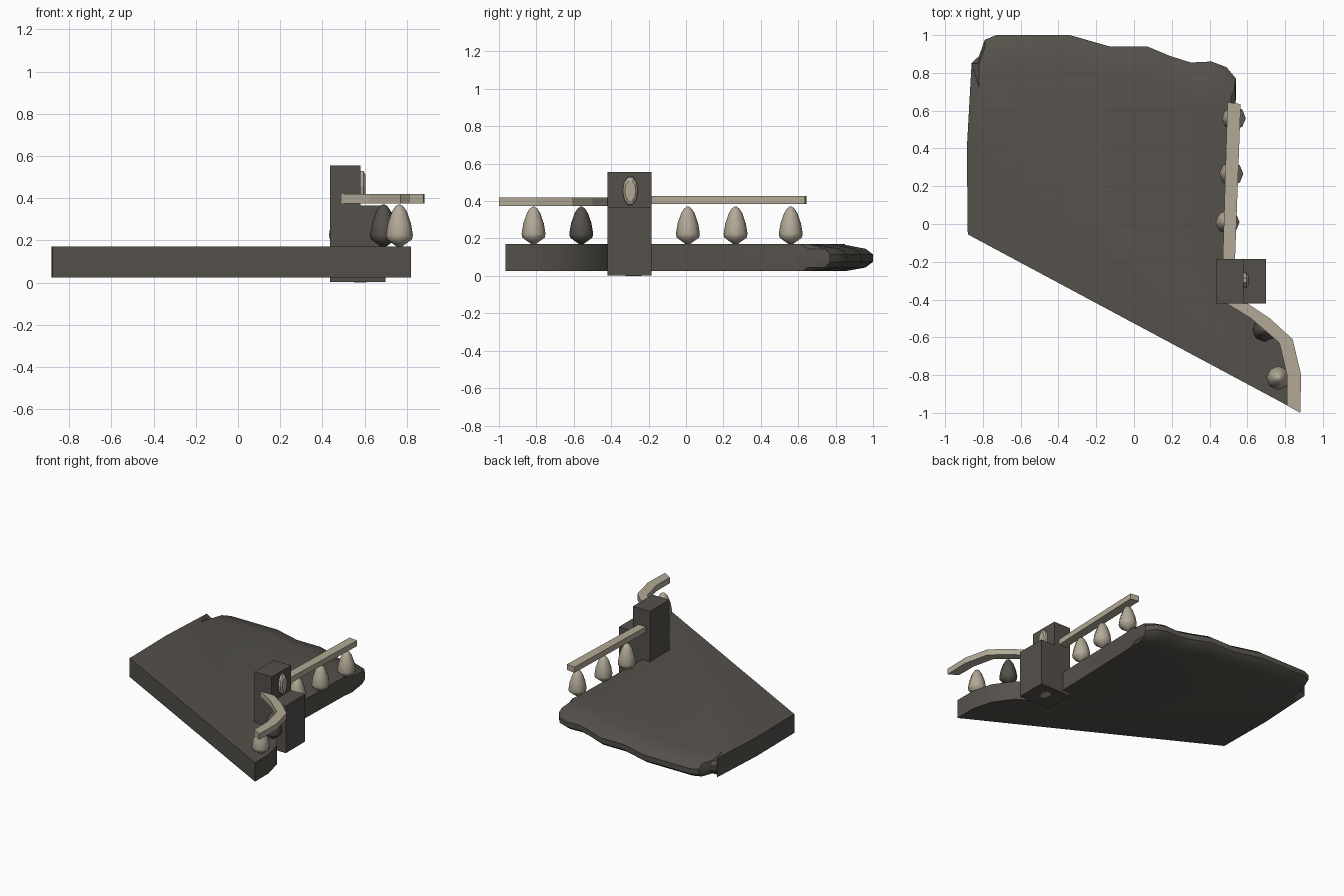
import bpy, bmesh, math
from mathutils import Vector

cube = bpy.data.objects.get("Cube")
if cube:
    bpy.data.objects.remove(cube, do_unlink=True)


def material(name, rgb):
    mat = bpy.data.materials.new(name)
    mat.use_nodes = True
    mat.diffuse_color = (*rgb, 1)
    mat.node_tree.nodes["Principled BSDF"].inputs["Base Color"].default_value = (*rgb, 1)
    return mat


dark = material("dark stone", (0.09, 0.082, 0.07))
beige = material("pale stone", (0.45, 0.40, 0.31))


def loft(name, rings, mat, smooth=None):
    """Join closed rings of points with quads and cap both ends."""
    bm = bmesh.new()
    loops = [[bm.verts.new(p) for p in ring] for ring in rings]
    n = len(rings[0])
    for a, b in zip(loops, loops[1:]):
        for i in range(n):
            j = (i + 1) % n
            bm.faces.new((a[i], a[j], b[j], b[i]))
    bm.faces.new(loops[0][::-1])
    bm.faces.new(loops[-1])
    bmesh.ops.recalc_face_normals(bm, faces=bm.faces)
    mesh = bpy.data.meshes.new(name)
    bm.to_mesh(mesh)
    bm.free()
    mesh.materials.append(mat)
    obj = bpy.data.objects.new(name, mesh)
    bpy.context.collection.objects.link(obj)
    if smooth:
        bpy.ops.object.select_all(action='DESELECT')
        obj.select_set(True)
        bpy.context.view_layer.objects.active = obj
        bpy.ops.object.shade_smooth_by_angle(angle=math.radians(smooth))
    return obj


def prism(name, outline, z0, z1, mat):
    return loft(name, [[(x, y, z) for x, y in outline] for z in (z0, z1)], mat)


def block(name, x0, x1, y0, y1, z0, z1, mat):
    return prism(name, [(x0, y0), (x1, y0), (x1, y1), (x0, y1)], z0, z1, mat)


# Floor slab: crisp front and sides, worn rounded back edge
straight = [(-0.86, 0.85), (-0.885, 0.4), (-0.88, -0.055), (0.82, -0.965), (0.82, -0.8),
            (0.78, -0.64), (0.68, -0.5), (0.53, -0.41), (0.50, -0.18), (0.52, 0.55)]
worn = [(0.54, 0.66), (0.54, 0.77), (0.49, 0.83), (0.41, 0.86), (0.30, 0.855), (0.19, 0.89),
        (0.07, 0.94), (-0.13, 0.94), (-0.34, 1.0), (-0.73, 1.0), (-0.79, 0.975), (-0.82, 0.89)]


def slab_ring(z, inset):
    ring = [Vector((x, y, z)) for x, y in straight]
    for x, y in worn:
        pull = inset * min(1, max(0.2, (y - 0.6) / 0.25))
        ring.append(Vector((x - 0.25 * pull * (x > 0.45), y - pull, z)))
    return ring


loft("floor_slab", [slab_ring(0.025, 0.15), slab_ring(0.045, 0.04), slab_ring(0.075, 0),
                    slab_ring(0.115, 0), slab_ring(0.145, 0.04), slab_ring(0.17, 0.17)],
     dark, 35)

# Gate post with a lower buttress
block("tall_post", 0.435, 0.58, -0.42, -0.185, 0.003, 0.555, dark)
block("low_buttress", 0.58, 0.70, -0.42, -0.185, 0.003, 0.365, dark)


# Oval bosses on the post face and underneath
def ellipse(cx, cy, rx, ry, n=10):
    return [(cx + rx * math.cos(math.tau * i / n), cy + ry * math.sin(math.tau * i / n))
            for i in range(n)]


boss = [[(x, cy, cz) for cy, cz in ellipse(-0.298, 0.455, 0.042 * s, 0.08 * s)]
        for x, s in ((0.575, 1), (0.595, 0.95), (0.605, 0.7))]
loft("oval_boss", boss, beige)
prism("under_boss", ellipse(0.58, -0.28, 0.03, 0.045), 0, 0.008, beige)

# Handrails
prism("back_rail", [(0.47, -0.185), (0.535, -0.185), (0.565, 0.635), (0.495, 0.645)],
      0.385, 0.428, beige)
prism("front_rail", [(0.49, -0.42), (0.62, -0.50), (0.77, -0.63), (0.81, -0.8), (0.81, -0.96),
                     (0.88, -1.0), (0.885, -0.8), (0.84, -0.61), (0.72, -0.5), (0.60, -0.42)],
      0.375, 0.42, beige)

# Bud shaped balusters
bud = [(0.17, 0.012), (0.205, 0.06), (0.225, 0.064), (0.28, 0.055), (0.335, 0.036),
       (0.36, 0.02), (0.37, 0.006)]


def baluster(name, x, y, mat):
    loft(name, [[(px, py, z) for px, py in ellipse(x, y, r, r, 8)] for z, r in bud], mat, 50)


for i, (x, y) in enumerate([(0.528, 0.56), (0.515, 0.265), (0.495, 0.01), (0.765, -0.815)]):
    baluster(f"baluster_{i + 1}", x, y, beige)
baluster("dark_baluster", 0.69, -0.56, dark)
